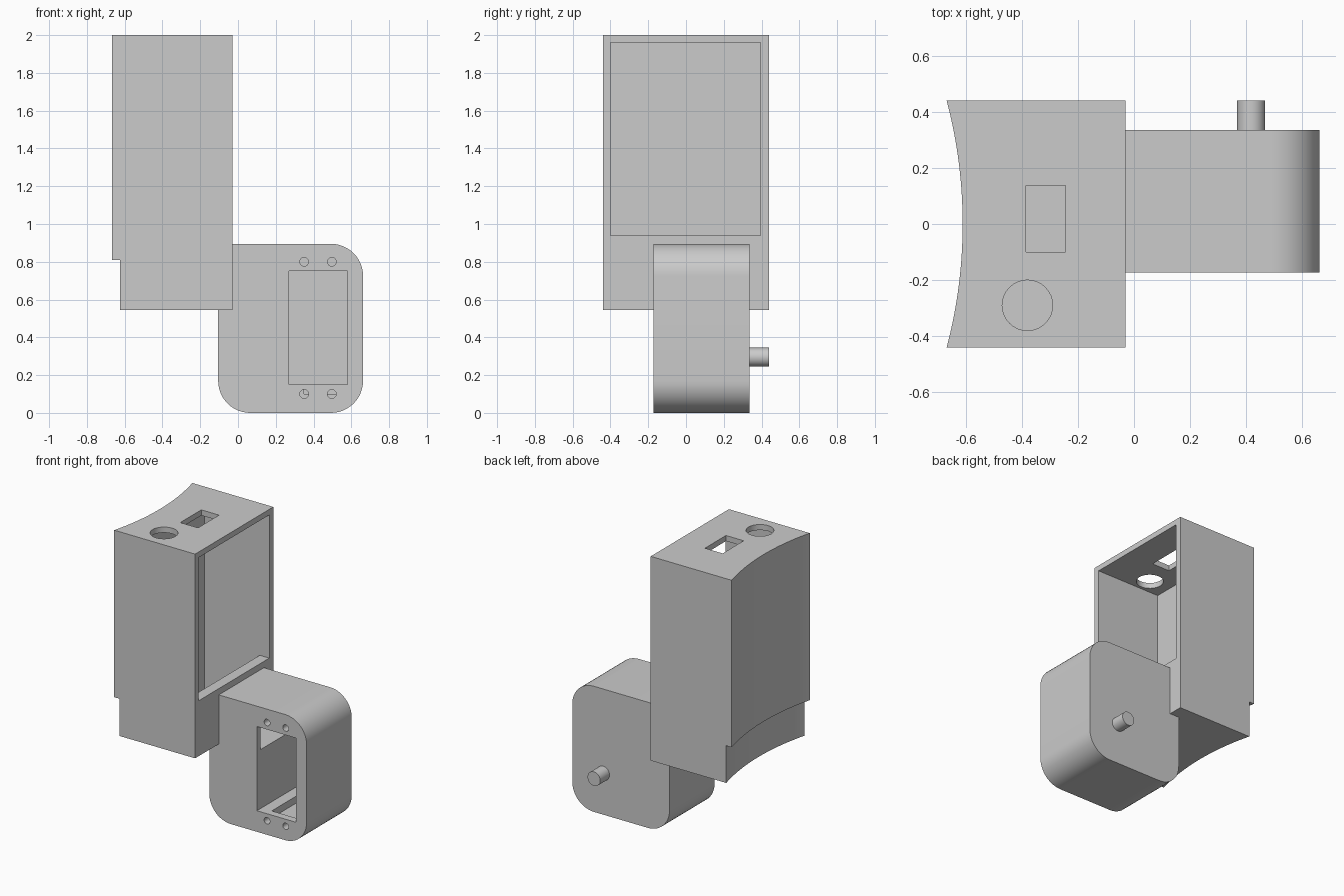
import bpy, bmesh, math
from mathutils import Matrix, Vector

cube = bpy.data.objects.get("Cube")
if cube:
    bpy.data.objects.remove(cube, do_unlink=True)

grey = bpy.data.materials.new("light_grey")
grey.use_nodes = True
grey.diffuse_color = (0.6, 0.6, 0.6, 1)
grey.node_tree.nodes["Principled BSDF"].inputs["Base Color"].default_value = (0.6, 0.6, 0.6, 1)


def finish(name, bm):
    bmesh.ops.recalc_face_normals(bm, faces=bm.faces)
    mesh = bpy.data.meshes.new(name)
    bm.to_mesh(mesh)
    bm.free()
    mesh.materials.append(grey)
    obj = bpy.data.objects.new(name, mesh)
    bpy.context.collection.objects.link(obj)
    return obj


def prism(name, points, direction):
    bm = bmesh.new()
    face = bm.faces.new([bm.verts.new(p) for p in points])
    ext = bmesh.ops.extrude_face_region(bm, geom=[face])
    verts = [g for g in ext["geom"] if isinstance(g, bmesh.types.BMVert)]
    bmesh.ops.translate(bm, verts=verts, vec=Vector(direction))
    return finish(name, bm)


def block(name, x, y, z):
    points = [(x[0], y[0], z[0]), (x[1], y[0], z[0]), (x[1], y[1], z[0]), (x[0], y[1], z[0])]
    return prism(name, points, (0, 0, z[1] - z[0]))


def cylinder(name, centre, radius, depth, along_y=False):
    bm = bmesh.new()
    turn = Matrix.Rotation(math.pi / 2, 4, "X") if along_y else Matrix()
    bmesh.ops.create_cone(bm, cap_ends=True, segments=32, radius1=radius, radius2=radius,
                          depth=depth, matrix=Matrix.Translation(centre) @ turn)
    return finish(name, bm)


def combine(target, tool, operation):
    tool.hide_render = True
    mod = target.modifiers.new(operation, "BOOLEAN")
    mod.operation = operation
    mod.solver = "EXACT"
    mod.object = tool
    bpy.context.view_layer.objects.active = target
    bpy.ops.object.modifier_apply(modifier=mod.name)
    bpy.data.objects.remove(tool, do_unlink=True)


# Tower with a concave outer side
HALF, SAG, STEPS = 0.44, 0.057, 32
RADIUS = (HALF ** 2 + SAG ** 2) / (2 * SAG)


def tower_section(edge_x, z):
    points = [(-0.03, -HALF, z), (-0.03, HALF, z)]
    for i in range(STEPS + 1):
        y = HALF - 2 * HALF * i / STEPS
        x = edge_x + SAG - RADIUS + math.sqrt(RADIUS ** 2 - y ** 2)
        points.append((x, y, z))
    return points


body = prism("holder_body", tower_section(-0.625, 0.545), (0, 0, 0.4))
upper = prism("upper_tower", tower_section(-0.668, 0.81), (0, 0, 1.19))
combine(body, upper, "UNION")

# Motor housing with three rounded corners
CORNER = 0.17
outline = [(-0.105, -0.173, 0.895)]
for cx, cz, start in ((0.065, 0.17, 180), (0.492, 0.17, 270), (0.492, 0.725, 0)):
    for i in range(13):
        a = math.radians(start + 90 * i / 12)
        outline.append((cx + CORNER * math.cos(a), -0.173, cz + CORNER * math.sin(a)))
combine(body, prism("motor_housing", outline, (0, 0.508, 0)), "UNION")

# Tower cavity, its side opening and the top openings
cutters = [
    block("tower_cavity", (-0.54, -0.105), (-0.4, 0.395), (0.585, 1.96)),
    block("side_opening", (-0.2, 0.1), (-0.4, 0.395), (0.94, 1.96)),
    block("top_slot", (-0.385, -0.245), (-0.1, 0.137), (1.9, 2.1)),
    cylinder("top_hole", (-0.38, -0.29, 2), 0.09, 0.2),
    # Motor pocket, cable channel and floor slot
    block("motor_pocket", (0.27, 0.58), (-0.3, 0.295), (0.15, 0.75)),
    block("cable_channel", (-0.2, 0.4), (-0.13, 0.2), (0.57, 0.74)),
    block("floor_slot", (0.35, 0.54), (-0.12, 0.2), (0.1, 0.3)),
]
# Screw holes
for x in (0.35, 0.497):
    for z in (0.1, 0.8):
        cutters.append(cylinder("screw_hole", (x, -0.17, z), 0.023, 0.16, True))
for cutter in cutters:
    combine(body, cutter, "DIFFERENCE")

# Pivot pin on the back
pin = cylinder("pivot_pin", (0.418, 0.387, 0.295), 0.05, 0.106, True)

for obj in (body, pin):
    bpy.ops.object.select_all(action="DESELECT")
    obj.select_set(True)
    bpy.context.view_layer.objects.active = obj
    bpy.ops.object.shade_smooth_by_angle(angle=math.radians(30))
